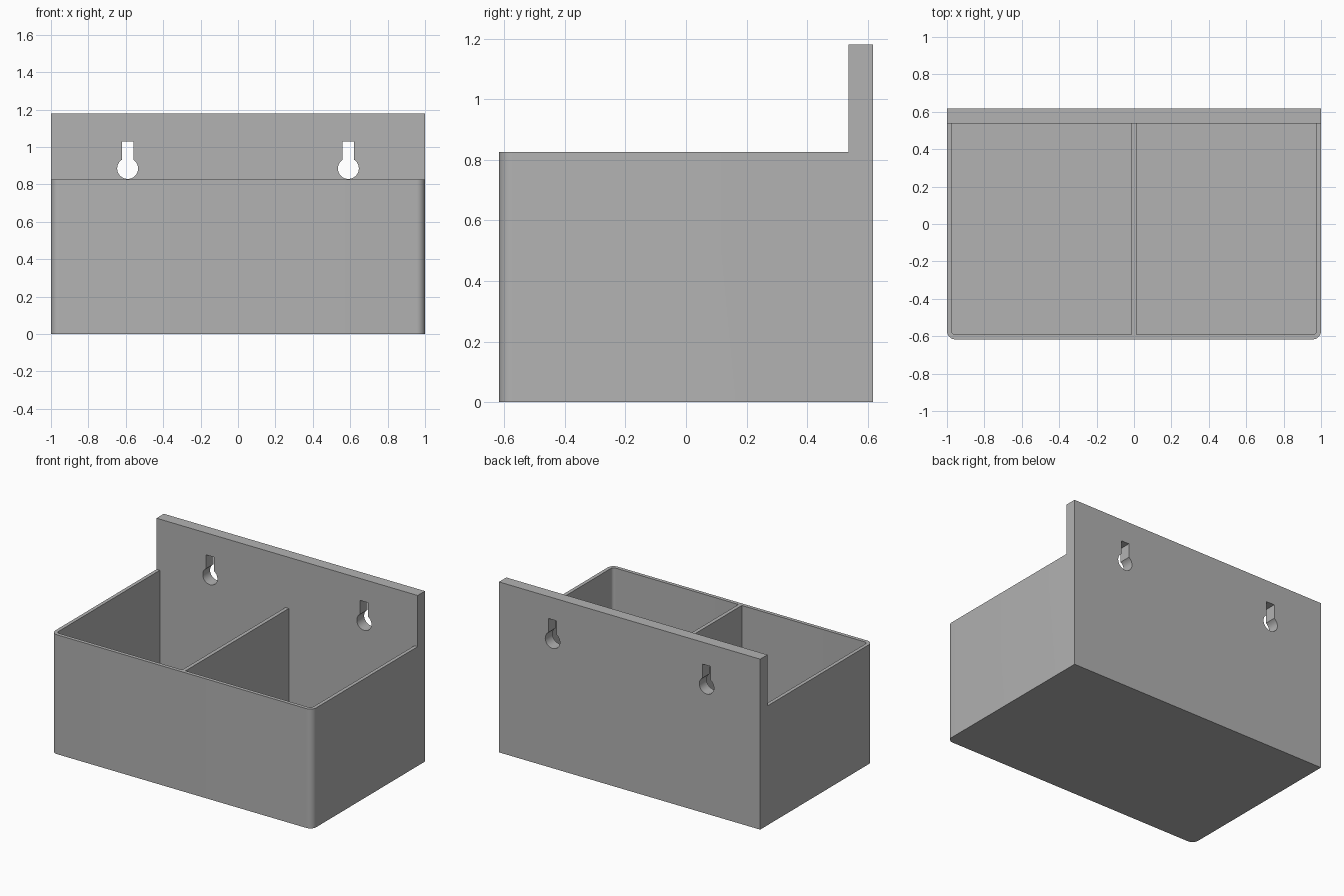
import bpy
import bmesh
import math
from mathutils import Vector

cube = bpy.data.objects.get("Cube")
if cube:
    bpy.data.objects.remove(cube, do_unlink=True)

HALF_W, HALF_D = 1.0, 0.617
RIM, TOP = 0.826, 1.18
PLATE_Y = 0.537
WALL, FLOOR = 0.025, 0.025
DIVIDER = 0.013

grey = bpy.data.materials.new("plain grey")
grey.use_nodes = True
colour = (0.448, 0.448, 0.448, 1)
grey.diffuse_color = colour
grey.node_tree.nodes["Principled BSDF"].inputs["Base Color"].default_value = colour


def extrude_profile(name, points, direction, round_edges=None, radius=0):
    """Extrude a closed profile, optionally rounding the edges a rule picks."""
    bm = bmesh.new()
    face = bm.faces.new([bm.verts.new(p) for p in points])
    extruded = bmesh.ops.extrude_face_region(bm, geom=[face], use_keep_orig=True)
    moved = [g for g in extruded["geom"] if isinstance(g, bmesh.types.BMVert)]
    bmesh.ops.translate(bm, verts=moved, vec=Vector(direction))
    if round_edges:
        edges = [e for e in bm.edges if round_edges(e)]
        bmesh.ops.bevel(bm, geom=edges, offset=radius, segments=8,
                        profile=0.5, affect='EDGES')
    bmesh.ops.recalc_face_normals(bm, faces=bm.faces[:])
    mesh = bpy.data.meshes.new(name)
    bm.to_mesh(mesh)
    bm.free()
    mesh.materials.append(grey)
    obj = bpy.data.objects.new(name, mesh)
    bpy.context.collection.objects.link(obj)
    return obj


def upright_at(y, x=None):
    """Rule that picks vertical edges at a given y and, if set, a given |x|."""
    def rule(edge):
        a, b = (v.co for v in edge.verts)
        return (abs(a.z - b.z) > 0.1 and all(abs(p.y - y) < 1e-4 for p in (a, b))
                and (x is None or all(abs(abs(p.x) - x) < 1e-4 for p in (a, b))))
    return rule


# Box and tall back plate share one L-shaped side profile
side = [(-HALF_D, 0), (HALF_D, 0), (HALF_D, TOP),
        (PLATE_Y, TOP), (PLATE_Y, RIM), (-HALF_D, RIM)]
holder = extrude_profile("wall_holder", [(-HALF_W, y, z) for y, z in side],
                         (2 * HALF_W, 0, 0), upright_at(-HALF_D), 0.045)

cutters = []
front = -HALF_D + WALL
outer = HALF_W - WALL
for s, label in ((1, "left"), (-1, "right")):
    # Compartment, rounded only at the outer front corner
    plan = [(DIVIDER, front), (outer, front), (outer, PLATE_Y), (DIVIDER, PLATE_Y)]
    cutters.append(extrude_profile(label + "_compartment_cutter",
                                   [(s * x, y, FLOOR) for x, y in plan],
                                   (0, 0, 1), upright_at(front, outer), 0.02))
    # Keyhole: a round hole with a straight slot above it
    r, slot, cz, slot_top = 0.056, 0.031, 0.885, 1.028
    start = math.acos(slot / r)
    sweep = math.pi + 2 * start
    steps = 32
    outline = [(slot, slot_top), (-slot, slot_top)]
    for i in range(steps + 1):
        a = math.pi - start + sweep * i / steps
        outline.append((r * math.cos(a), cz + r * math.sin(a)))
    cutters.append(extrude_profile(label + "_keyhole_cutter",
                                   [(s * 0.59 + x, PLATE_Y - 0.1, z) for x, z in outline],
                                   (0, 0.3, 0)))

# Cut everything out, then discard the cutters
bpy.ops.object.select_all(action='DESELECT')
bpy.context.view_layer.objects.active = holder
holder.select_set(True)
for cutter in cutters:
    cutter.hide_render = True
    mod = holder.modifiers.new("cut", 'BOOLEAN')
    mod.operation = 'DIFFERENCE'
    mod.solver = 'EXACT'
    mod.object = cutter
    bpy.ops.object.modifier_apply(modifier=mod.name)
    bpy.data.objects.remove(cutter, do_unlink=True)

bpy.ops.object.shade_smooth_by_angle(angle=math.radians(30))
